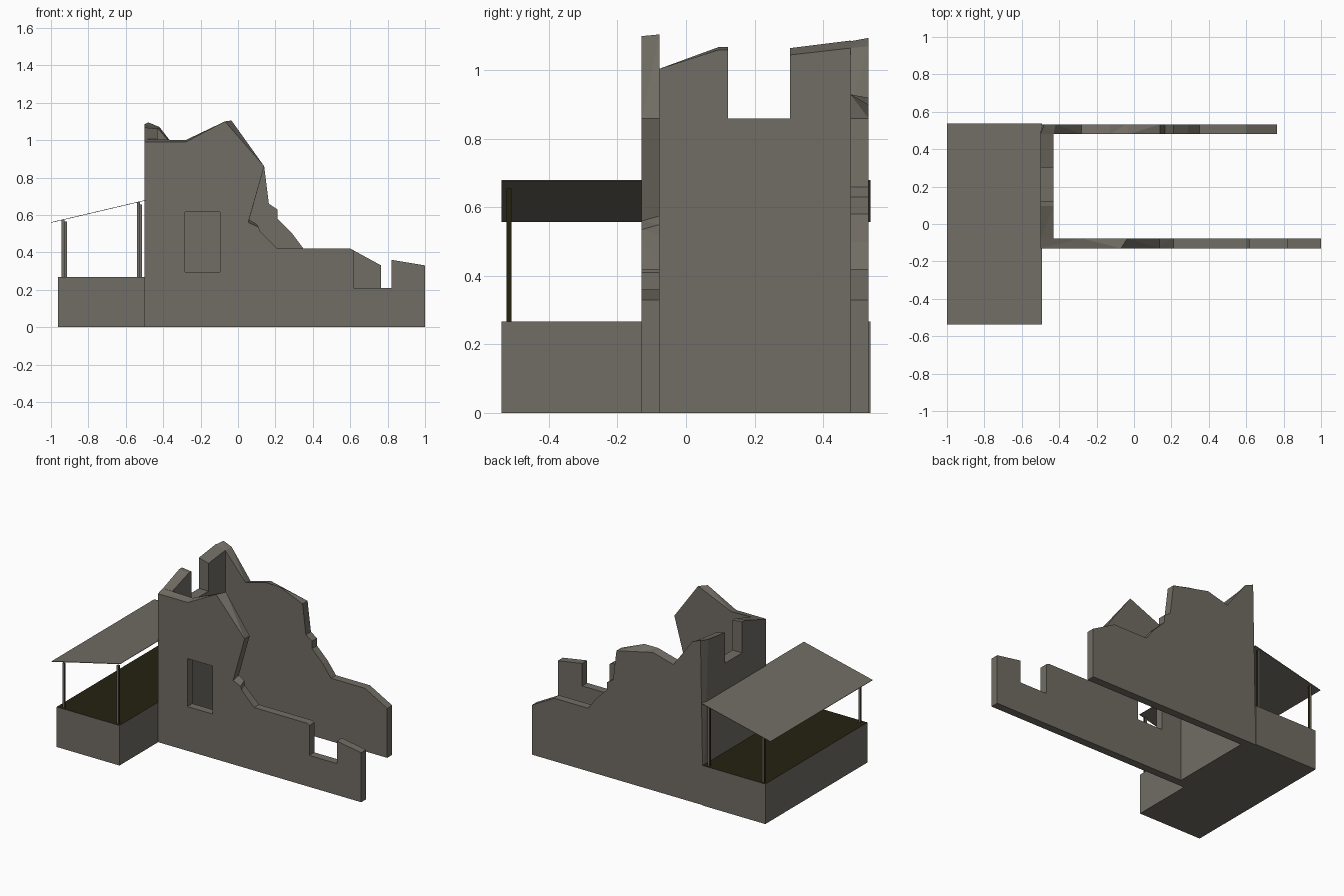
import bpy, bmesh

if "Cube" in bpy.data.objects:
    bpy.data.objects.remove(bpy.data.objects["Cube"])


def material(name, rgb):
    m = bpy.data.materials.new(name)
    m.diffuse_color = (*rgb, 1)
    m.use_nodes = True
    m.node_tree.nodes["Principled BSDF"].inputs["Base Color"].default_value = m.diffuse_color
    return m


stone = material("weathered_stone", (0.165, 0.153, 0.128))
olive = material("dark_olive", (0.018, 0.016, 0.005))


def finish(name, bm, mats=(stone,)):
    bmesh.ops.recalc_face_normals(bm, faces=bm.faces)
    me = bpy.data.meshes.new(name)
    bm.to_mesh(me)
    bm.free()
    for m in mats:
        me.materials.append(m)
    ob = bpy.data.objects.new(name, me)
    bpy.context.collection.objects.link(ob)
    return ob


def loft(name, a, b, pa, pb, axis):
    """Slab between two matching outlines lying at a and b along an axis."""
    bm = bmesh.new()
    put = (lambda p, d: (p[0], d, p[1])) if axis == "y" else (lambda p, d: (d, p[0], p[1]))
    va = [bm.verts.new(put(p, a)) for p in pa]
    vb = [bm.verts.new(put(p, b)) for p in pb]
    n = len(va)
    bm.faces.new(va)
    bm.faces.new(vb[::-1])
    for i in range(n):
        j = (i + 1) % n
        bm.faces.new((va[j], va[i], vb[i], vb[j]))
    bmesh.ops.recalc_face_normals(bm, faces=bm.faces)
    bmesh.ops.triangulate(bm, faces=bm.faces)
    return finish(name, bm)


def box(name, lo, hi, mats=(stone,), rule=None):
    bm = bmesh.new()
    bmesh.ops.create_cube(bm, size=1)
    for v in bm.verts:
        v.co = [lo[k] if v.co[k] < 0 else hi[k] for k in range(3)]
    bmesh.ops.recalc_face_normals(bm, faces=bm.faces)
    if rule:
        for f in bm.faces:
            f.material_index = int(rule(f.normal))
    return finish(name, bm, mats)


# Front wall with broken top and a low gap near its right end
low = [(0.21, 0.42), (0.60, 0.42), (0.617, 0.41), (0.617, 0.21), (0.82, 0.21),
       (0.82, 0.36), (1, 0.33), (1, 0), (-0.5, 0)]
front = loft("front_wall", -0.13, -0.077,
             [(-0.5, 0.99), (-0.28, 0.99), (-0.07, 1.10), (0.14, 0.86),
              (0.055, 0.56), (0.11, 0.535), (0.12, 0.51)] + low,
             [(-0.5, 1.005), (-0.28, 1.0), (-0.035, 1.105), (0.14, 0.86),
              (0.06, 0.575), (0.10, 0.55), (0.105, 0.52)] + low, "y")

# Window opening through the front wall
cutter = box("window_cutter", (-0.283, -0.3, 0.295), (-0.097, 0.1, 0.615))
cutter.hide_render = True
mod = front.modifiers.new("window", "BOOLEAN")
mod.operation = "DIFFERENCE"
mod.solver = "EXACT"
mod.object = cutter
bpy.context.view_layer.objects.active = front
front.select_set(True)
bpy.ops.object.modifier_apply(modifier="window")
bpy.data.objects.remove(cutter)

# Back wall, stepping down to the right
step = [(0.14, 0.86), (0.165, 0.66), (0.21, 0.63), (0.21, 0.58), (0.29, 0.5),
        (0.35, 0.42), (0.60, 0.42), (0.765, 0.33), (0.765, 0), (-0.5, 0)]
loft("back_wall", 0.48, 0.533,
     [(-0.5, 1.085), (-0.43, 1.065), (-0.28, 0.89), (-0.13, 0.93), (-0.03, 0.93)] + step,
     [(-0.48, 1.095), (-0.42, 1.07), (-0.28, 0.88), (-0.13, 0.92), (-0.04, 0.90)] + step, "y")

# Left wall with a square notch in its top
loft("left_wall", -0.5, -0.43,
     [(-0.077, 1.005), (0.095, 1.068), (0.123, 1.068), (0.123, 0.86), (0.303, 0.86),
      (0.303, 1.065), (0.48, 1.087), (0.48, 0), (-0.077, 0)],
     [(-0.077, 1.005), (0.095, 1.06), (0.123, 1.06), (0.123, 0.86), (0.303, 0.86),
      (0.303, 1.045), (0.48, 1.065), (0.48, 0), (-0.077, 0)], "x")

# Raised porch platform with dark top
box("porch_platform", (-0.962, -0.538, 0), (-0.498, 0.538, 0.267), (stone, olive),
    lambda n: n.z > 0.5)

# Thin sloping canopy
edge = [(-1, 0.558), (-0.493, 0.677), (-0.493, 0.68), (-1, 0.561)]
loft("porch_canopy", -0.538, 0.538, edge, edge, "y")

# Four slim canopy posts
for label, y, posts in (("front", -0.517, ((-0.922, 0.565), (-0.522, 0.655))),
                        ("back", 0.517, ((-0.935, 0.572), (-0.533, 0.668)))):
    for side, (x, top) in zip(("outer", "inner"), posts):
        box(f"{label}_{side}_post", (x - 0.008, y - 0.007, 0.26), (x + 0.008, y + 0.007, top),
            (stone, olive), lambda n: abs(n.x) > 0.5)
